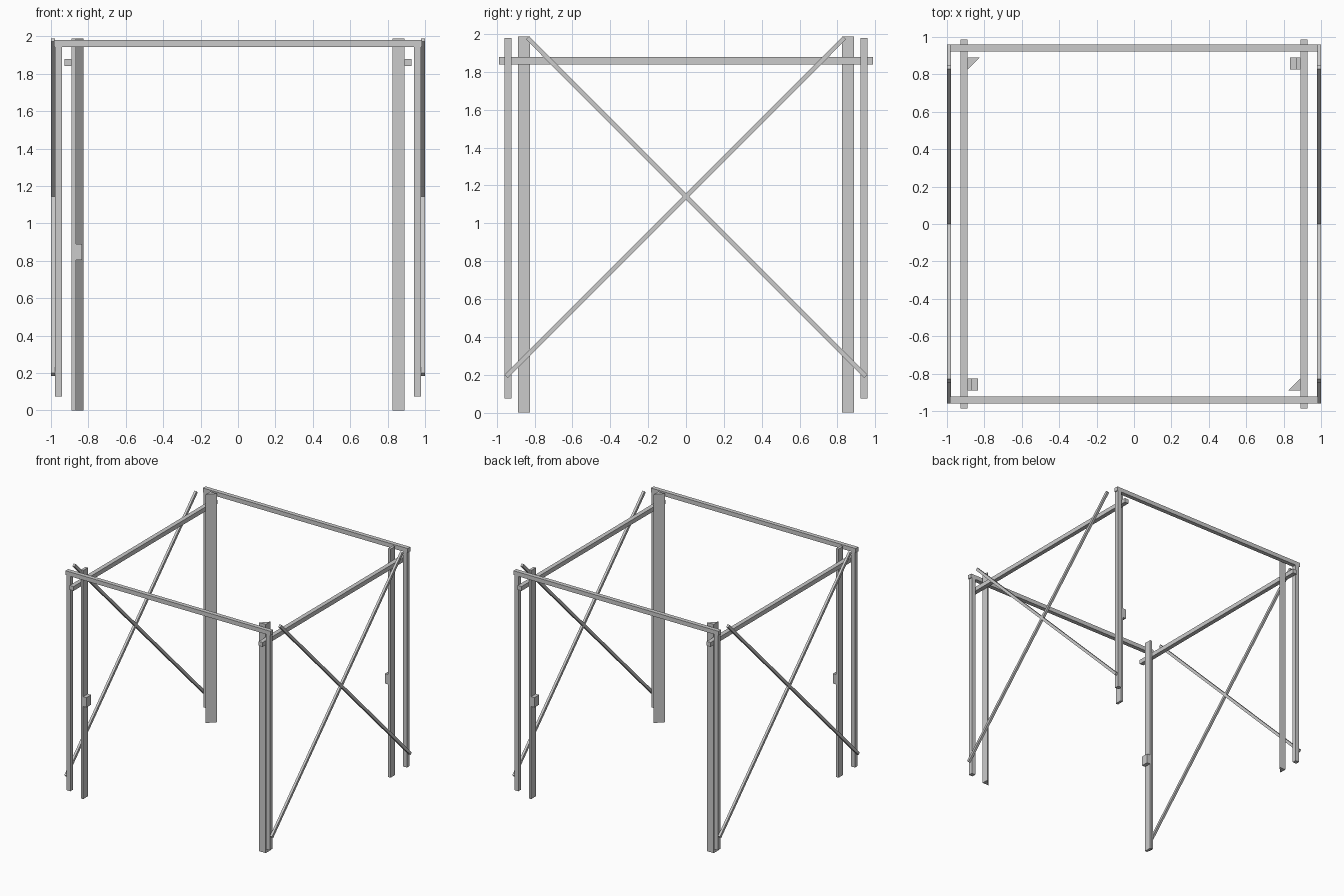
import bpy, bmesh
from math import atan2, hypot
from mathutils import Matrix, Vector

default_cube = bpy.data.objects.get("Cube")
if default_cube:
    bpy.data.objects.remove(default_cube, do_unlink=True)

# Single grey material
grey = bpy.data.materials.new("light_grey")
grey.use_nodes = True
colour = (0.6, 0.6, 0.6, 1)
grey.diffuse_color = colour
grey.node_tree.nodes["Principled BSDF"].inputs["Base Color"].default_value = colour


def add_object(name, bm):
    bmesh.ops.recalc_face_normals(bm, faces=bm.faces)
    mesh = bpy.data.meshes.new(name)
    bm.to_mesh(mesh)
    bm.free()
    mesh.materials.append(grey)
    obj = bpy.data.objects.new(name, mesh)
    bpy.context.collection.objects.link(obj)
    return obj


def box(name, low, high):
    """Axis-aligned box between two corners, given in any order."""
    low, high = Vector(low), Vector(high)
    size = [abs(d) for d in high - low]
    bm = bmesh.new()
    bmesh.ops.create_cube(bm, size=1, matrix=Matrix.Translation((low + high) / 2)
                          @ Matrix.Diagonal((*size, 1)))
    return add_object(name, bm)


def prism(name, outline, bottom, top):
    """Vertical prism over a flat outline."""
    bm = bmesh.new()
    face = bm.faces.new([bm.verts.new((x, y, bottom)) for x, y in outline])
    new = bmesh.ops.extrude_face_region(bm, geom=[face])["geom"]
    verts = [v for v in new if isinstance(v, bmesh.types.BMVert)]
    bmesh.ops.translate(bm, verts=verts, vec=(0, 0, top - bottom))
    return add_object(name, bm)


def brace(name, x, start, end, width, depth):
    """Flat diagonal bar in a side plane, between two (y, z) points."""
    dy, dz = end[0] - start[0], end[1] - start[1]
    centre = (x, (start[0] + end[0]) / 2, (start[1] + end[1]) / 2)
    bm = bmesh.new()
    bmesh.ops.create_cube(bm, size=1, matrix=Matrix.Translation(centre)
                          @ Matrix.Rotation(atan2(dz, dy), 4, 'X')
                          @ Matrix.Diagonal((depth, hypot(dy, dz), width, 1)))
    return add_object(name, bm)


INNER, OUTER, POST_TOP = 0.825, 0.889, 1.987

for s, end in ((-1, "front"), (1, "back")):
    # Top beam across the front or back
    box(f"{end}_beam", (-0.985, s * 0.923, 1.943), (0.985, s * 0.96, 1.98))

    # Thin corner legs under the beam
    for t, side in ((-1, "right"), (1, "left")):
        box(f"{end}_{side}_thin_leg", (t * 0.94, s * 0.923, 0.075),
            (t * 0.978, s * 0.96, 1.943))

    # Triangular post, chamfered toward the centre
    prism(f"{end}_triangular_post",
          [(-s * OUTER, s * OUTER), (-s * INNER, s * OUTER), (-s * OUTER, s * INNER)],
          0, POST_TOP)

    # Flat plate post with a small block on its inner face
    box(f"{end}_plate_post", (s * 0.866, s * INNER, 0), (s * OUTER, s * OUTER, POST_TOP))
    box(f"{end}_post_block", (s * 0.834, s * INNER, 0.805), (s * 0.866, s * OUTER, 0.89))

for s, side in ((-1, "right"), (1, "left")):
    # Side rail against the posts
    box(f"{side}_rail", (s * 0.89, -0.987, 1.84), (s * 0.928, 0.987, 1.878))

    # Crossed diagonal braces
    for d, lean in ((1, "rising_back"), (-1, "rising_front")):
        brace(f"{side}_brace_{lean}", s * 0.989, (-d * 0.951, 0.191),
              (d * 0.838, 1.981), 0.024, 0.02)
